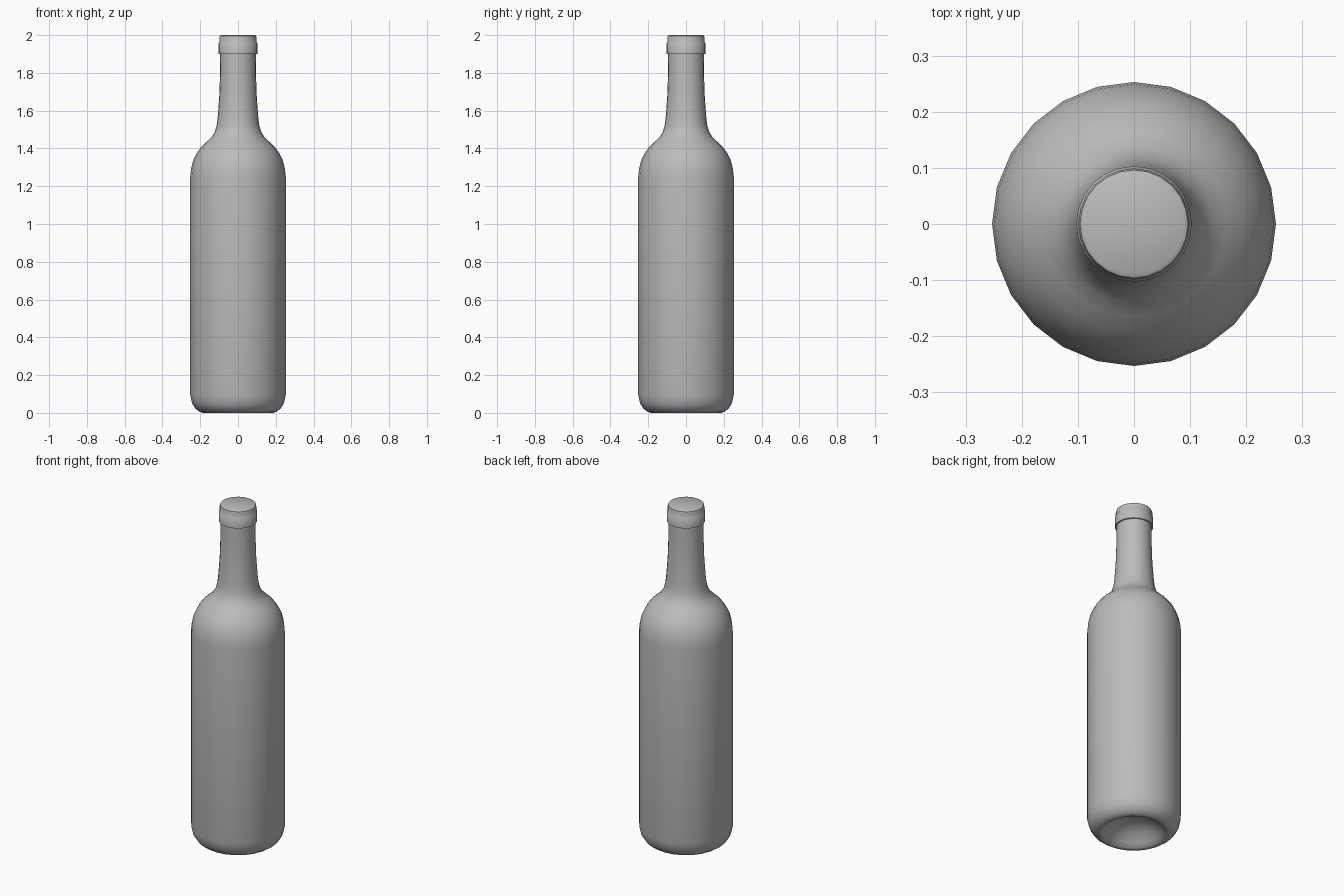
import bpy
import bmesh
import math

cube = bpy.data.objects.get("Cube")
if cube:
    bpy.data.objects.remove(cube, do_unlink=True)

SIDES = 24

grey = bpy.data.materials.new("plain grey")
grey.use_nodes = True
colour = (0.5, 0.5, 0.5, 1)
grey.diffuse_color = colour
grey.node_tree.nodes["Principled BSDF"].inputs["Base Color"].default_value = colour


def lathe(name, profile, sharp_angle):
    """Turn (radius, height) points around the z axis."""
    bm = bmesh.new()
    verts = [bm.verts.new((r, 0, z)) for r, z in profile]
    edges = [bm.edges.new(pair) for pair in zip(verts, verts[1:])]
    bmesh.ops.spin(bm, geom=verts + edges, cent=(0, 0, 0), axis=(0, 0, 1),
                   angle=math.tau, steps=SIDES, use_duplicate=False)
    bmesh.ops.remove_doubles(bm, verts=bm.verts, dist=0.0005)
    bmesh.ops.recalc_face_normals(bm, faces=bm.faces)
    mesh = bpy.data.meshes.new(name)
    bm.to_mesh(mesh)
    bm.free()
    mesh.materials.append(grey)
    obj = bpy.data.objects.new(name, mesh)
    bpy.context.collection.objects.link(obj)
    bpy.ops.object.select_all(action="DESELECT")
    obj.select_set(True)
    bpy.context.view_layer.objects.active = obj
    bpy.ops.object.shade_smooth_by_angle(angle=math.radians(sharp_angle))
    return obj


# Glass body: hollow punt, rounded heel, straight wall, shoulder and neck
punt = [(0, 0.09), (0.06, 0.083), (0.11, 0.06), (0.15, 0.025), (0.172, 0.004)]
heel = [(0.185, 0), (0.203, 0.006), (0.225, 0.022), (0.243, 0.05), (0.253, 0.095)]
shoulder = [(0.253, 1.25), (0.249, 1.29), (0.238, 1.335), (0.219, 1.375),
            (0.194, 1.409), (0.165, 1.436), (0.14, 1.46), (0.122, 1.49), (0.112, 1.525)]
neck = [(0.107, 1.57), (0.099, 1.68), (0.095, 1.8), (0.094, 1.92), (0, 1.92)]
lathe("bottle_body", punt + heel + shoulder + neck, 50)

# Closed mouth with a stepped collar
cap = [(0, 1.9), (0.103, 1.9), (0.103, 1.957), (0.099, 1.962),
       (0.099, 1.985), (0.096, 1.996), (0.089, 2), (0, 2)]
lathe("neck_cap", cap, 40)
